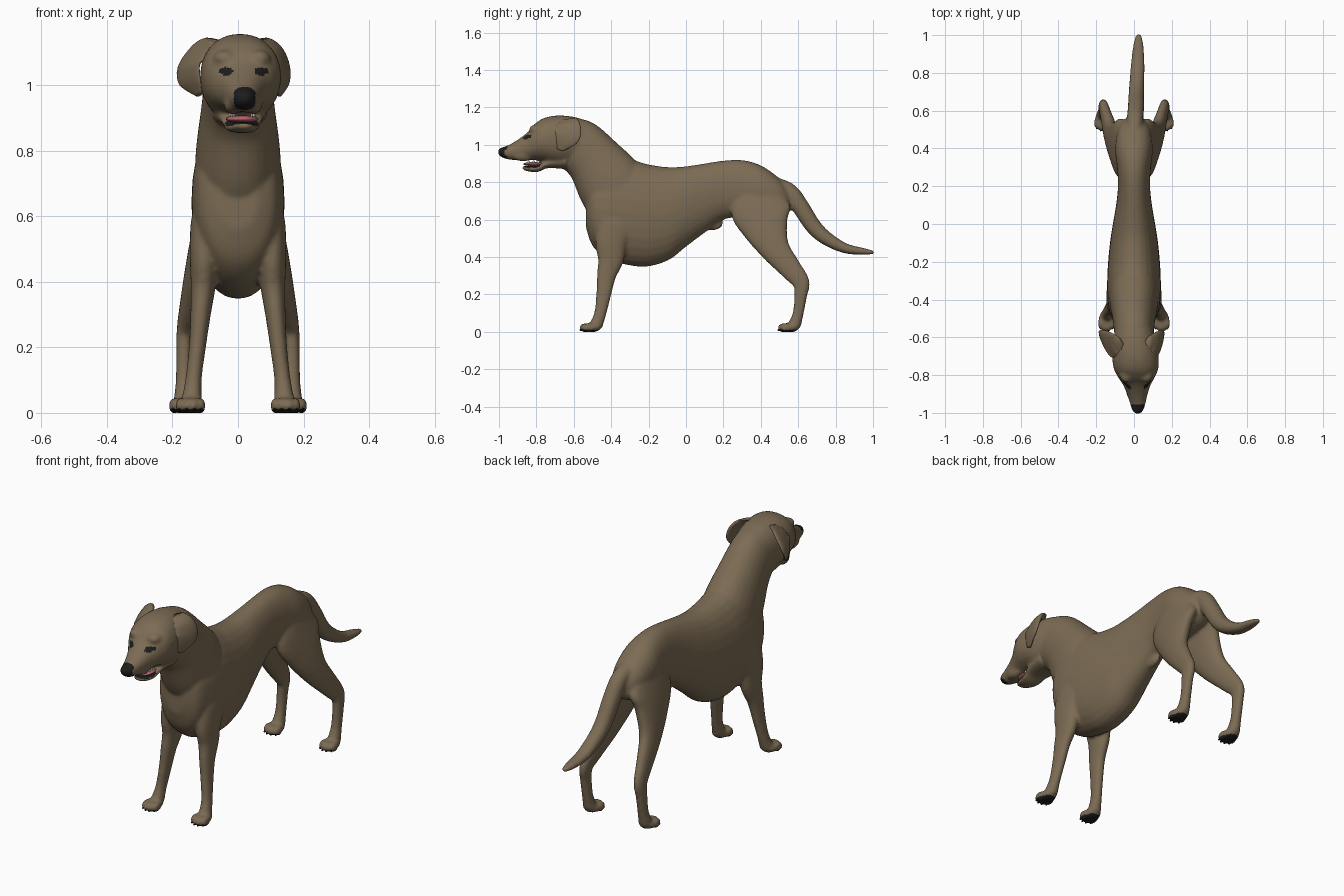
import bpy, bmesh, math
from mathutils import Vector, Matrix

default_cube = bpy.data.objects.get("Cube")
if default_cube:
    bpy.data.objects.remove(default_cube, do_unlink=True)


def material(name, red, green, blue):
    mat = bpy.data.materials.new(name)
    mat.use_nodes = True
    colour = (red, green, blue, 1)
    mat.diffuse_color = colour
    shader = next(n for n in mat.node_tree.nodes if n.type == "BSDF_PRINCIPLED")
    shader.inputs["Base Color"].default_value = colour
    shader.inputs["Roughness"].default_value = 0.8
    return mat


COAT = material("brown coat", 0.2, 0.148, 0.088)
BLACK = material("black", 0.012, 0.012, 0.012)
PINK = material("pink mouth", 0.5, 0.13, 0.16)
IVORY = material("ivory teeth", 0.75, 0.72, 0.64)


def smooth_path(sections, steps):
    """Catmull-Rom interpolation of rows of numbers."""
    result = []
    last = len(sections) - 1
    for i in range(last):
        a, b = sections[max(i - 1, 0)], sections[i]
        c, d = sections[i + 1], sections[min(i + 2, last)]
        for k in range(steps):
            t = k / steps
            result.append([q + t * ((r - p) + t * ((2 * p - 5 * q + 4 * r - s)
                           + t * (3 * (q - r) + s - p))) / 2
                           for p, q, r, s in zip(a, b, c, d)])
    result.append(list(sections[-1]))
    return result


def tube(bm, sections, side=1, upright=False, steps=5, sides=28, power=0.92):
    """Loft rounded rings given as x, y, z, half width, half depth."""
    rows = smooth_path(sections, steps)
    rings = []
    for i, (x, y, z, wide, deep) in enumerate(rows):
        before, after = rows[max(i - 1, 0)], rows[min(i + 1, len(rows) - 1)]
        along = Vector((0, after[1] - before[1], after[2] - before[2]))
        up = Vector((0, 0, 1))
        if not upright:
            up = along.normalized().cross(Vector((1, 0, 0)))
        ring = []
        for k in range(sides):
            angle = math.tau * k / sides
            c, s = math.cos(angle), math.sin(angle)
            c = math.copysign(abs(c) ** power, c) * wide
            s = math.copysign(abs(s) ** power, s) * deep
            point = Vector((x + c, y, z)) + up * s
            ring.append(bm.verts.new((point.x * side, point.y, point.z)))
        rings.append(ring)
    for low, high in zip(rings, rings[1:]):
        for k in range(sides):
            n = (k + 1) % sides
            bm.faces.new((low[k], low[n], high[n], high[k]))
    bm.faces.new(rings[0])
    bm.faces.new(rings[-1])


def upright_tube(bm, profile, shift=lambda y: 0):
    """Loft from rows of y, top, bottom, half width."""
    tube(bm, [(shift(y), y, (top + low) / 2, wide, (top - low) / 2)
              for y, top, low, wide in profile], upright=True)


def ball(bm, centre, size):
    matrix = Matrix.Translation(centre) @ Matrix.Diagonal((*size, 1))
    bmesh.ops.create_uvsphere(bm, u_segments=20, v_segments=12, radius=1, matrix=matrix)


def finish(bm, name, *materials):
    bmesh.ops.recalc_face_normals(bm, faces=bm.faces)
    mesh = bpy.data.meshes.new(name)
    bm.to_mesh(mesh)
    bm.free()
    obj = bpy.data.objects.new(name, mesh)
    bpy.context.collection.objects.link(obj)
    for mat in materials:
        mesh.materials.append(mat)
    mesh.polygons.foreach_set("use_smooth", [True] * len(mesh.polygons))
    return obj


skin = bmesh.new()

# Torso and neck
upright_tube(skin, [
    (-.535, .75, .56, .06), (-.5, .85, .46, .115), (-.42, .91, .39, .138),
    (-.3, .92, .355, .142), (-.2, .895, .35, .137), (-.09, .88, .385, .126),
    (0, .885, .455, .112), (.1, .9, .53, .095), (.2, .915, .6, .085),
    (.3, .918, .61, .09), (.4, .89, .6, .1), (.5, .82, .62, .085), (.56, .75, .65, .045)])
tube(skin, [(0, -.3, .62, .13, .17), (0, -.395, .78, .13, .185), (0, -.495, .92, .113, .152),
            (0, -.58, 1, .104, .144), (0, -.63, 1.03, .1, .12)])
ball(skin, (0, .14, .58), (.022, .06, .038))


def turn(y):
    """Slight sideways turn of the head."""
    return .02 * min(max((-y - .55) / .4, 0), 1)


# Skull, muzzle and lower jaw
upright_tube(skin, [
    (-.5, 1.11, .95, .08), (-.58, 1.145, .9, .105), (-.68, 1.157, .89, .122),
    (-.76, 1.143, .91, .119), (-.81, 1.11, .918, .098), (-.85, 1.065, .918, .074),
    (-.9, 1.027, .917, .055), (-.95, .998, .922, .041), (-.985, .986, .933, .03),
    (-1.004, .975, .95, .014)], turn)
upright_tube(skin, [
    (-.64, .96, .87, .085), (-.74, .925, .875, .068), (-.79, .893, .855, .055),
    (-.84, .888, .857, .042), (-.875, .887, .868, .022)], turn)
for side in (-1, 1):
    ball(skin, (turn(-.86) + side * .033, -.87, .943), (.026, .06, .032))
    ball(skin, (turn(-.8) + side * .052, -.8, 1.082), (.036, .04, .026))

# Tail
tube(skin, [(0, .45, .79, .04, .045), (.005, .55, .75, .043, .046), (.01, .61, .672, .043, .046),
            (.012, .68, .565, .041, .043), (.015, .75, .5, .039, .037),
            (.02, .85, .447, .036, .027), (.023, .95, .43, .027, .018),
            (.025, 1.006, .425, .013, .009)])

front_leg = [(.085, -.35, .66, .04, .09), (.1, -.37, .58, .044, .1), (.104, -.4, .48, .043, .085),
             (.106, -.402, .39, .038, .07), (.114, -.425, .3, .031, .051),
             (.124, -.44, .2, .026, .04), (.136, -.458, .1, .025, .032),
             (.142, -.48, .035, .032, .035)]
hind_leg = [(.045, .4, .8, .035, .09), (.066, .4, .66, .05, .16), (.093, .427, .55, .048, .122),
            (.12, .478, .44, .041, .08), (.144, .557, .34, .032, .06),
            (.16, .614, .265, .026, .047), (.165, .614, .2, .024, .035),
            (.165, .6, .1, .025, .029), (.165, .58, .035, .032, .035)]
claws = bmesh.new()


def paw(x, y):
    ball(skin, (x, y + .035, .024), (.041, .045, .026))
    for toe in range(4):
        spread = toe - 1.5
        tip = y + abs(spread) * .012 - .009
        ball(skin, (x + spread * .021, tip, .022), (.0145, .033, .025))
        ball(claws, (x + spread * .022, tip - .023, .01), (.004, .009, .006))


# Legs and paws
for side in (-1, 1):
    for leg, foot_x, foot_y in ((front_leg, .145, -.535), (hind_leg, .165, .525)):
        tube(skin, leg, side)
        paw(side * foot_x, foot_y)

# Fuse the parts into one continuous coat
body = finish(skin, "body", COAT, BLACK)
fuse = body.modifiers.new("fuse", "REMESH")
fuse.mode = "VOXEL"
fuse.voxel_size = .008
fuse.use_smooth_shade = True
soften = body.modifiers.new("soften", "SMOOTH")
soften.factor = .5
soften.iterations = 7
evaluated = body.evaluated_get(bpy.context.evaluated_depsgraph_get())
fused = bpy.data.meshes.new_from_object(evaluated)
body.modifiers.clear()
body.data = fused
fused.materials.clear()
fused.materials.append(COAT)
fused.materials.append(BLACK)

# Black nose, eyes, gums and soles
for face in fused.polygons:
    c = face.center
    nose = c.y < -.955 and abs(c.x - turn(c.y)) < .033
    eye_x = abs(abs(c.x - .017) - .054) / .022
    eye = c.y < -.74 and math.hypot(eye_x, (c.z - 1.043) / .013) < 1
    gum = c.y < -.78 and .87 < c.z < .9 and face.normal.z > .5
    sole = c.z < .011
    face.material_index = int(nose or eye or gum or sole)
    face.use_smooth = True

finish(claws, "claws", BLACK)

# Hanging ears folded against the skull, the right one flared further at the back
for side, name, splay, flare in ((1, "left_ear", 0, .3), (-1, "right_ear", .014, .5)):
    ear = bmesh.new()
    tube(ear, [(.072, -.635, 1.138, .018, .045), (.108, -.632, 1.11, .02, .066),
               (.134 + splay, -.637, 1.055, .015, .073), (.138 + splay, -.658, 1.01, .012, .05),
               (.134, -.674, .972, .008, .018)], side)
    for vert in ear.verts:
        vert.co.x += side * flare * (vert.co.y + .637)
    finish(ear, name, COAT)

# Tongue and teeth
tongue = bmesh.new()
ball(tongue, (turn(-.8), -.807, .897), (.05, .064, .012))
finish(tongue, "tongue", PINK)
teeth = bmesh.new()
for side in (-1, 1):
    for y in (-.84, -.815, -.79):
        ball(teeth, (turn(y) + side * (.038 - (y + .79) * -.2), y, .908), (.004, .007, .008))
finish(teeth, "teeth", IVORY)
